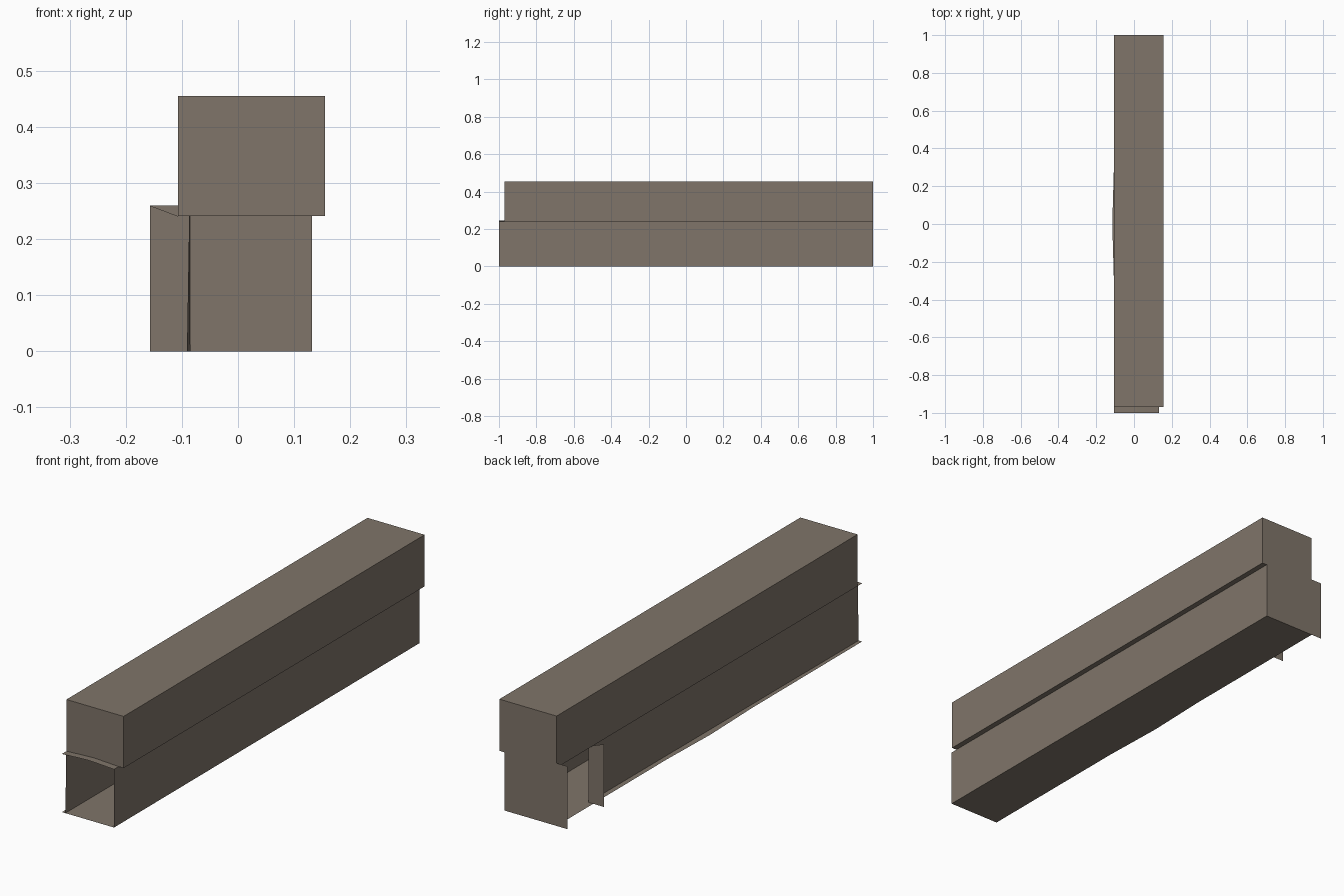
import bpy

if "Cube" in bpy.data.objects:
    bpy.data.objects.remove(bpy.data.objects["Cube"])

wood = bpy.data.materials.new("weathered_brown")
wood.diffuse_color = (0.215, 0.178, 0.143, 1)
wood.use_nodes = True
wood.node_tree.nodes["Principled BSDF"].inputs["Base Color"].default_value = wood.diffuse_color


def make(name, verts, faces):
    me = bpy.data.meshes.new(name)
    me.from_pydata(verts, [], faces)
    me.materials.append(wood)
    ob = bpy.data.objects.new(name, me)
    bpy.context.collection.objects.link(ob)
    return ob


def strip(name, left, right):
    """Sheet spanned between two matching point rows."""
    n = len(left)
    return make(name, left + right,
                [(i, n + i, n + i + 1, i + 1) for i in range(n - 1)])


def panel(name, y, outline, flip=False):
    """Flat upright panel across the building at y, facing -y unless flipped."""
    pts = [(x, y, z) for x, z in outline]
    if flip:
        pts.reverse()
    return make(name, pts, [tuple(range(len(pts)))])


XL, XR = -0.107, 0.132          # floor and ceiling edges
UR, ZM, ZT = 0.155, 0.241, 0.455  # upper storey right side, mid and top height
YF = -0.97                      # upper storey front

# Floor with a slightly bowed left edge
ys = [-1, -0.28, 0, 0.28, 1]
xs = [XL, XL, XL - 0.008, XL, XL]
strip("floor", [(x, y, 0) for x, y in zip(xs, ys)], [(XR, y, 0) for y in ys])

# Gently arched ceiling between the storeys
arc = [(XL, ZM), (-0.085, 0.242), (-0.03, 0.245), (0.015, 0.247),
       (0.06, 0.245), (XR, ZM)]
strip("ceiling", [(x, 1, z) for x, z in arc], [(x, -1, z) for x, z in arc])

# Lower walls: the left one stops short to leave a doorway at the back
make("right_wall", [(XR, -1, 0), (XR, 1, 0), (XR, 1, ZM), (XR, -1, ZM)],
     [(0, 1, 2, 3)])
make("left_wall", [(-0.091, -1, 0), (-0.085, 0.76, 0),
                   (-0.085, 0.76, 0.242), (-0.087, -1, 0.242)], [(3, 2, 1, 0)])

# Back wall and the doorway fin
panel("back_wall", 1, [(-0.157, 0), (XR, 0), (XR, ZM), (XL, ZM),
                       (XL, 0.26), (-0.157, 0.26)], True)
panel("doorway_fin", 0.76, [(-0.157, 0), (-0.085, 0), (-0.085, ZM),
                            (XL, ZM), (-0.157, 0.26)], True)

# Upper storey: sides and roof as one run, closed at both ends
prof = [(XR, ZM), (UR, ZM), (UR, ZT), (XL, ZT), (XL, ZM)]
strip("upper_storey", [(x, YF, z) for x, z in prof],
      [(x, 1, z) for x, z in prof])
rect = [(XL, ZM), (UR, ZM), (UR, ZT), (XL, ZT)]
panel("upper_front", YF, rect)
panel("upper_back", 1, rect, True)

# Make the long sheets face outwards
for name in ("ceiling", "upper_storey", "floor"):
    me = bpy.data.objects[name].data
    up = sum(p.normal.z * p.center.z * p.area for p in me.polygons)
    if (name == "floor" and me.polygons[0].normal.z < 0) or up < 0:
        me.flip_normals()
